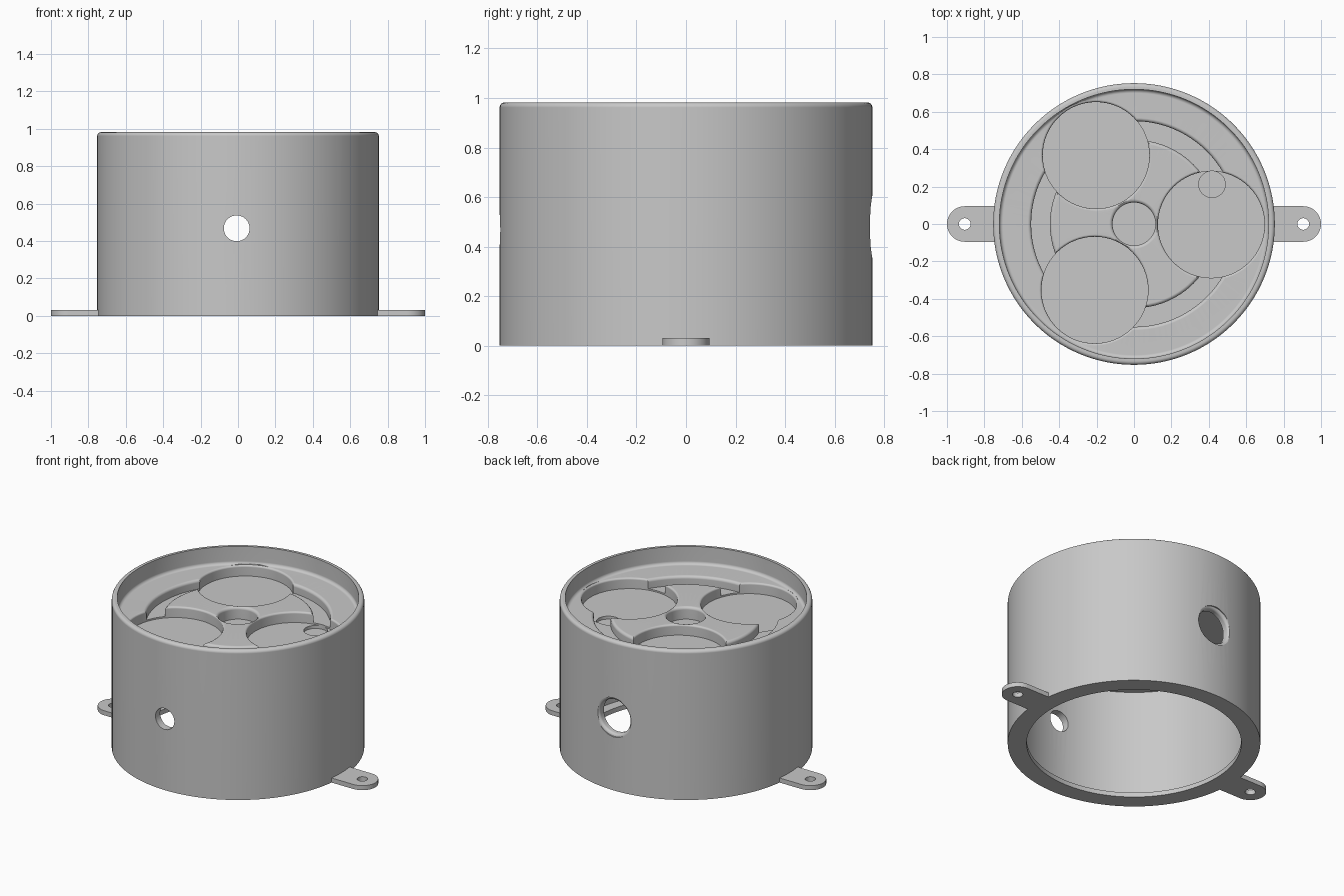
import bpy, bmesh, math
from mathutils import Matrix

if "Cube" in bpy.data.objects:
    bpy.data.objects.remove(bpy.data.objects["Cube"])

grey = bpy.data.materials.new("plain_grey")
grey.use_nodes = True
colour = (0.58, 0.58, 0.58, 1)
grey.diffuse_color = colour
grey.node_tree.nodes["Principled BSDF"].inputs["Base Color"].default_value = colour

RADIUS, BORE, LIP, HEIGHT = 0.753, 0.705, 0.64, 0.982
FLOOR, CEILING = 0.865, 0.757
ABOVE = FLOOR + 0.04


def arc(cx, cz, r, start, end, steps=4):
    """Points of a fillet, angles in degrees."""
    return [(cx + r * math.cos(math.radians(start + (end - start) * i / steps)),
             cz + r * math.sin(math.radians(start + (end - start) * i / steps)))
            for i in range(steps + 1)]


def finish(name, bm):
    bmesh.ops.remove_doubles(bm, verts=bm.verts, dist=1e-5)
    bmesh.ops.recalc_face_normals(bm, faces=bm.faces)
    mesh = bpy.data.meshes.new(name)
    bm.to_mesh(mesh)
    bm.free()
    mesh.materials.append(grey)
    obj = bpy.data.objects.new(name, mesh)
    bpy.context.collection.objects.link(obj)
    return obj


def lathe(name, profile, closed=False, segments=64, matrix=Matrix()):
    """Spin an (r, z) profile around z, then place it."""
    bm = bmesh.new()
    verts = [bm.verts.new((r, 0, z)) for r, z in profile]
    edges = [bm.edges.new(pair) for pair in zip(verts, verts[1:])]
    if closed:
        edges.append(bm.edges.new((verts[-1], verts[0])))
    bmesh.ops.spin(bm, geom=verts + edges, cent=(0, 0, 0), axis=(0, 0, 1),
                   angle=math.tau, steps=segments)
    bm.transform(matrix)
    return finish(name, bm)


def peg(name, r, low, high, x=0, y=0, segments=40, matrix=Matrix()):
    return lathe(name, [(0, low), (r, low), (r, high), (0, high)], segments=segments,
                 matrix=matrix @ Matrix.Translation((x, y, 0)))


def flared_peg(name, r, low, surface, high, fillet, matrix):
    """Cutter that leaves a rounded lip where it meets the surface."""
    profile = [(0, low), (r, low)] + arc(r + fillet, surface - fillet, fillet, 180, 90)
    profile += [(r + fillet, high), (0, high)]
    return lathe(name, profile, matrix=matrix)


def cut(target, cutter):
    cutter.hide_render = True
    mod = target.modifiers.new("cut", 'BOOLEAN')
    mod.operation, mod.solver, mod.object = 'DIFFERENCE', 'EXACT', cutter
    bpy.context.view_layer.objects.active = target
    bpy.ops.object.modifier_apply(modifier=mod.name)
    bpy.data.objects.remove(cutter)


def smooth(obj):
    bpy.ops.object.select_all(action='DESELECT')
    obj.select_set(True)
    bpy.context.view_layer.objects.active = obj
    bpy.ops.object.shade_smooth_by_angle(angle=math.radians(30))
    mod = obj.modifiers.new("flat_faces", 'WEIGHTED_NORMAL')
    mod.keep_sharp = True


# Housing: thin-walled drum, open below with an inner lip, sunken tray on top
f = 0.02
tray = 0.72
profile = [(0, CEILING), (BORE, CEILING), (BORE, 0.03), (LIP, 0.03), (LIP, 0), (RADIUS, 0)]
profile += arc(RADIUS - f, HEIGHT - f, f, 0, 90)
profile += [(tray, HEIGHT)]
profile += arc(tray - f, FLOOR + f, f, 0, -90)
profile += [(0, FLOOR)]
housing = lathe("housing", profile, segments=128)

# Ring groove with rounded lips
g = 0.018
groove = [(0.45, 0.805), (0.55, 0.805)]
groove += arc(0.55 + g, FLOOR - g, g, 180, 90)
groove += [(0.55 + g, ABOVE), (0.45 - g, ABOVE)]
groove += arc(0.45 - g, FLOOR - g, g, 90, 0)
cut(housing, lathe("groove_cutter", groove, closed=True, segments=96))

# Three round pockets with softened lips
for x, y in ((0.413, -0.003), (-0.203, 0.367), (-0.21, -0.353)):
    cut(housing, flared_peg("pocket_cutter", 0.285, 0.795, FLOOR, ABOVE, 0.012,
                            Matrix.Translation((x, y, 0))))

# Centre socket with a rounded lip
cut(housing, flared_peg("socket_cutter", 0.115, 0.785, FLOOR, ABOVE, g, Matrix()))

# Small dimple in the left pocket
cut(housing, peg("dimple_cutter", 0.071, 0.775, 0.85, 0.417, 0.212))

# Front sight hole and larger rounded back hole
forward = Matrix.Translation((-0.007, 0, 0.468)) @ Matrix.Rotation(math.pi / 2, 4, 'X')
backward = Matrix.Translation((0, 0, 0.48)) @ Matrix.Rotation(-math.pi / 2, 4, 'X')
cut(housing, peg("front_hole_cutter", 0.069, 0.5, 0.9, matrix=forward))
cut(housing, flared_peg("back_hole_cutter", 0.11, 0.5, 0.745, 0.9, 0.018, backward))
smooth(housing)

# Mounting ears: flat tabs with a round end and a screw hole
for name, side in (("left_ear", 1), ("right_ear", -1)):
    bm = bmesh.new()
    outline = [(0.742, -0.095)] + arc(0.905, 0, 0.095, -90, 90, 24) + [(0.742, 0.095)]
    face = bm.faces.new([bm.verts.new((side * x, y, 0)) for x, y in outline])
    extruded = bmesh.ops.extrude_face_region(bm, geom=[face])
    bmesh.ops.translate(bm, vec=(0, 0, 0.03),
                        verts=[v for v in extruded["geom"] if isinstance(v, bmesh.types.BMVert)])
    ear = finish(name, bm)
    cut(ear, peg("screw_cutter", 0.031, -0.05, 0.1, side * 0.905, 0))
    smooth(ear)
